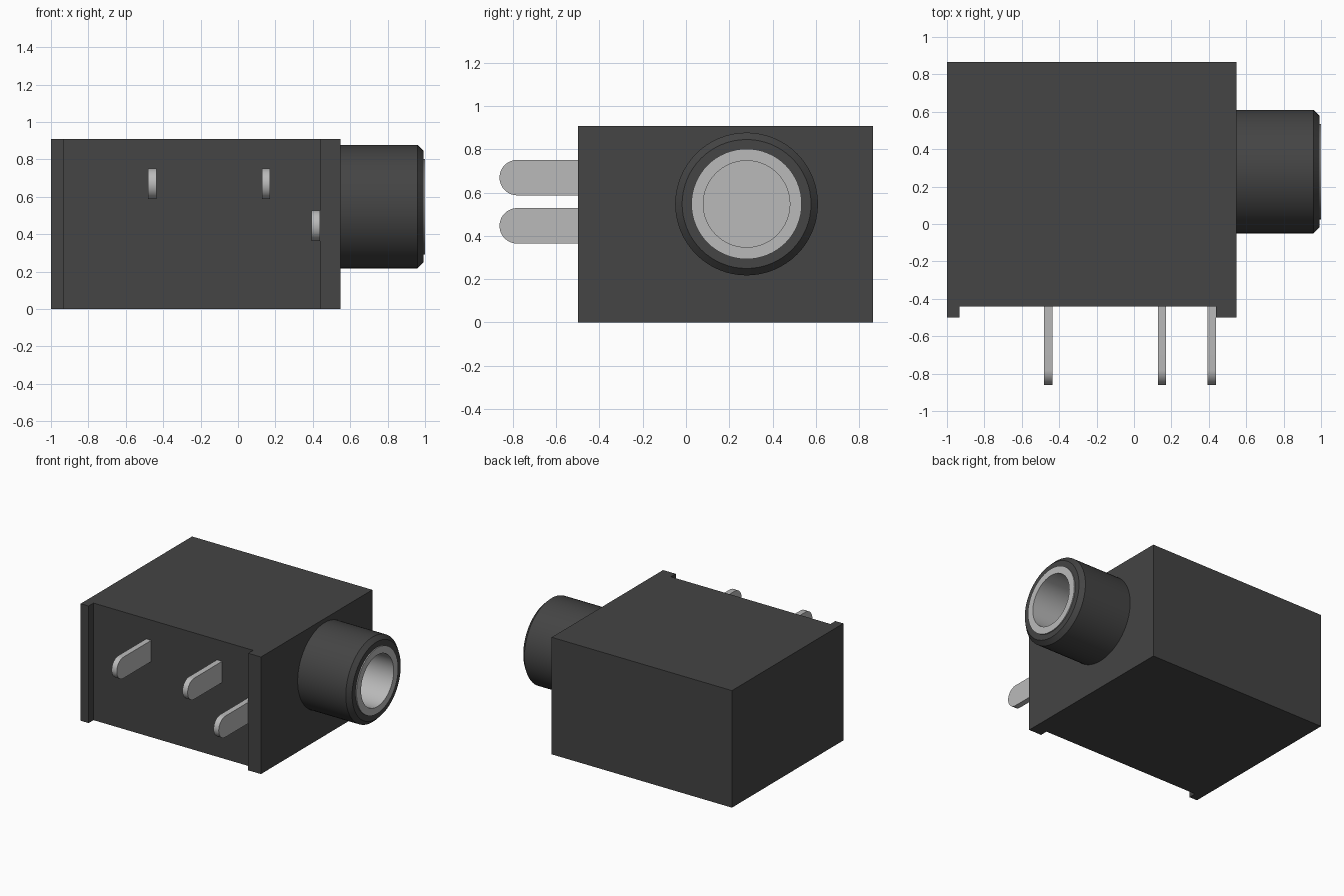
import bpy, bmesh, math

cube = bpy.data.objects.get("Cube")
if cube:
    bpy.data.objects.remove(cube, do_unlink=True)


def material(name, value):
    mat = bpy.data.materials.new(name)
    colour = (value, value, value, 1.0)
    mat.diffuse_color = colour
    mat.use_nodes = True
    bsdf = next(n for n in mat.node_tree.nodes if n.type == 'BSDF_PRINCIPLED')
    bsdf.inputs["Base Color"].default_value = colour
    return mat


plastic = material("black plastic", 0.058)
metal = material("grey metal", 0.49)


def finish(name, bm, mat, smooth=False):
    bmesh.ops.recalc_face_normals(bm, faces=bm.faces)
    mesh = bpy.data.meshes.new(name)
    bm.to_mesh(mesh)
    bm.free()
    mesh.materials.append(mat)
    obj = bpy.data.objects.new(name, mesh)
    bpy.context.collection.objects.link(obj)
    if smooth:
        bpy.ops.object.select_all(action='DESELECT')
        obj.select_set(True)
        bpy.context.view_layer.objects.active = obj
        bpy.ops.object.shade_smooth_by_angle(angle=math.radians(25))
    return obj


def prism(name, outline, offset, mat, smooth=False):
    """Extrude a closed outline of 3D points by an offset."""
    bm = bmesh.new()
    face = bm.faces.new([bm.verts.new(p) for p in outline])
    side = bmesh.ops.extrude_face_region(bm, geom=[face], use_keep_orig=True)
    verts = [v for v in side["geom"] if isinstance(v, bmesh.types.BMVert)]
    bmesh.ops.translate(bm, verts=verts, vec=offset)
    return finish(name, bm, mat, smooth)


def lathe(name, profile, mat, steps=64):
    """Spin (x, radius) points around the socket axis."""
    cy, cz = 0.28, 0.547
    bm = bmesh.new()
    verts = [bm.verts.new((x, cy, cz + r)) for x, r in profile]
    edges = [bm.edges.new(pair) for pair in zip(verts, verts[1:])]
    bmesh.ops.spin(bm, geom=verts + edges, cent=(0, cy, cz), axis=(1, 0, 0),
                   angle=math.tau, steps=steps, use_duplicate=False)
    bmesh.ops.remove_doubles(bm, verts=bm.verts, dist=0.0005)
    return finish(name, bm, mat, True)


# Housing with a shallow recess between two end ribs on the pin side
plan = [(-1, 0.865), (-1, -0.5), (-0.932, -0.5), (-0.932, -0.44),
        (0.438, -0.44), (0.438, -0.5), (0.547, -0.5), (0.547, 0.865)]
prism("housing", [(x, y, 0) for x, y in plan], (0, 0, 0.908), plastic)

# Chamfered barrel and the metal sleeve lining its bore
lathe("socket_barrel", [(0.54, 0.33), (0.96, 0.33), (0.992, 0.298),
                        (0.992, 0.25)], plastic)
lathe("socket_sleeve", [(0.56, 0.255), (1.0, 0.255), (1.0, 0.2),
                        (0.56, 0.2), (0.56, 0.0)], metal)

# Flat solder pins with rounded tips
RADIUS, TIP = 0.082, -0.862
for name, x, z in (("pin_rear", -0.459, 0.669), ("pin_middle", 0.149, 0.669),
                   ("pin_front", 0.416, 0.446)):
    outline = [(x - 0.022, -0.4, z + RADIUS)]
    for i in range(25):
        a = math.pi * i / 24
        outline.append((x - 0.022, TIP + RADIUS - RADIUS * math.sin(a),
                        z + RADIUS * math.cos(a)))
    outline.append((x - 0.022, -0.4, z - RADIUS))
    prism(name, outline, (0.044, 0, 0), metal, True)
